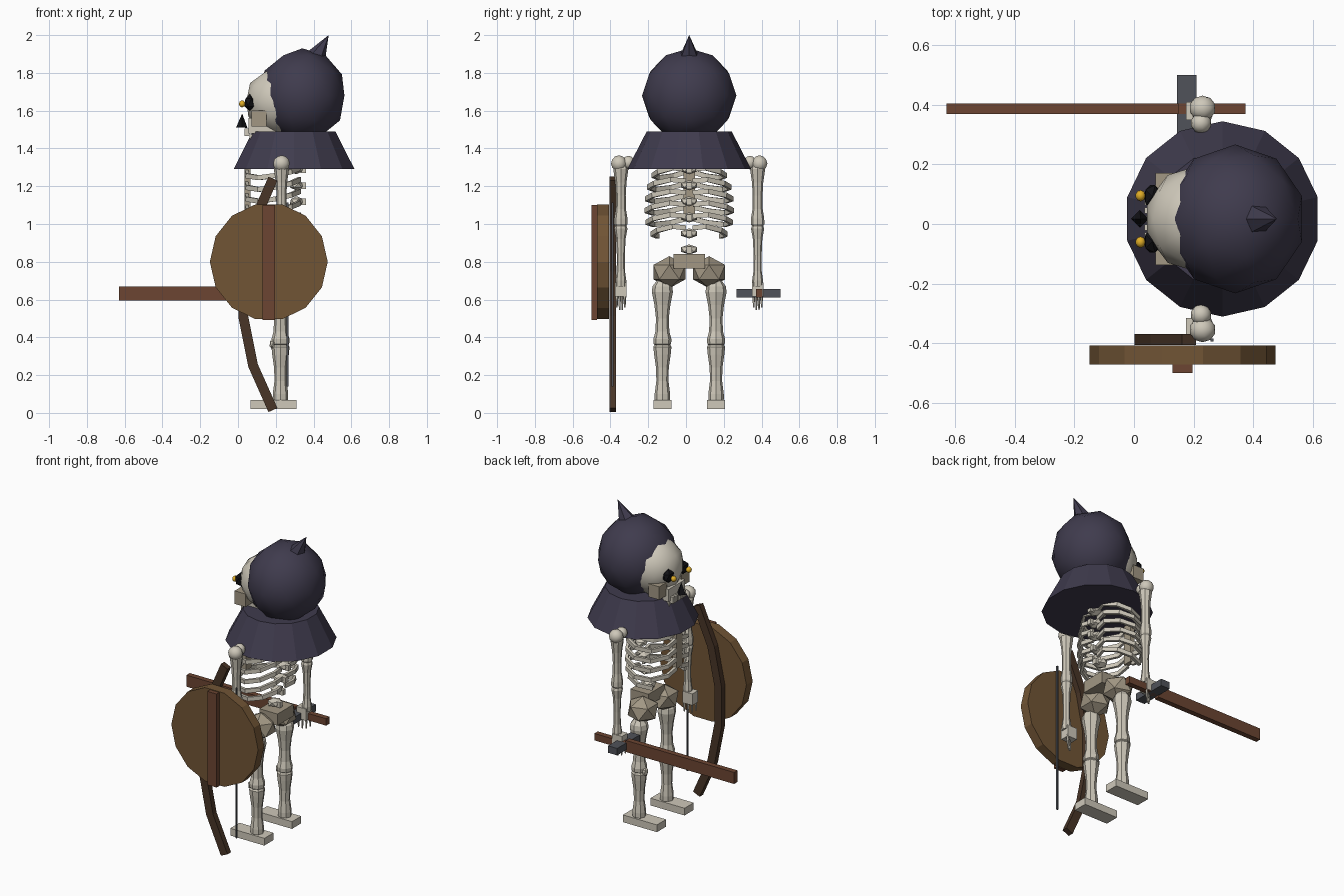
import bpy, bmesh, math
from mathutils import Vector, Matrix

if "Cube" in bpy.data.objects:
    bpy.data.objects.remove(bpy.data.objects["Cube"])

CY = 0.017  # body centre line in y; the figure faces -x


def material(name, r, g, b):
    m = bpy.data.materials.new(name)
    m.diffuse_color = (r, g, b, 1)
    m.use_nodes = True
    m.node_tree.nodes["Principled BSDF"].inputs["Base Color"].default_value = m.diffuse_color
    return m


BONE = material("bone", .62, .58, .49)
TAN = material("old_bone", .36, .31, .23)
CLOTH = material("dark_cloth", .05, .044, .075)
BLACK = material("black", .006, .006, .008)
GOLD = material("gold", .75, .42, .02)
SHIELD = material("shield_wood", .165, .09, .036)
BLADE = material("red_wood", .15, .06, .032)
DARKWOOD = material("dark_wood", .065, .035, .02)
IRON = material("iron", .08, .085, .1)


def finish(name, bm, mat, smooth=False):
    bmesh.ops.recalc_face_normals(bm, faces=bm.faces)
    me = bpy.data.meshes.new(name)
    bm.to_mesh(me)
    bm.free()
    ob = bpy.data.objects.new(name, me)
    bpy.context.collection.objects.link(ob)
    me.materials.append(mat)
    if smooth:
        bpy.ops.object.select_all(action='DESELECT')
        ob.select_set(True)
        bpy.context.view_layer.objects.active = ob
        bpy.ops.object.shade_smooth_by_angle(angle=math.radians(35))
    return ob


def box(name, x0, x1, y0, y1, z0, z1, mat):
    bm = bmesh.new()
    m = Matrix.Translation(((x0 + x1) / 2, (y0 + y1) / 2, (z0 + z1) / 2))
    bmesh.ops.create_cube(bm, size=1, matrix=m @ Matrix.Diagonal((x1 - x0, y1 - y0, z1 - z0, 1)))
    return finish(name, bm, mat)


def ball(name, c, r, mat, sub=2, smooth=True):
    bm = bmesh.new()
    bmesh.ops.create_icosphere(bm, subdivisions=sub, radius=1,
                               matrix=Matrix.Translation(c) @ Matrix.Diagonal((*r, 1)))
    return finish(name, bm, mat, smooth)


def cone(name, a, b, r1, r2, n, mat, turn=0.0, smooth=False):
    a, b = Vector(a), Vector(b)
    d = b - a
    m = (Matrix.Translation((a + b) / 2) @ d.to_track_quat('Z', 'Y').to_matrix().to_4x4()
         @ Matrix.Rotation(turn, 4, 'Z'))
    bm = bmesh.new()
    bmesh.ops.create_cone(bm, cap_ends=True, segments=n, radius1=r1, radius2=r2,
                          depth=d.length, matrix=m)
    return finish(name, bm, mat, smooth)


def bone(name, x, y, profile, n=8):
    """Upright turned bone from (radius, z) pairs."""
    bm = bmesh.new()
    rings = [[bm.verts.new((x + r * math.cos(2 * math.pi * i / n), y + r * math.sin(2 * math.pi * i / n), z))
              for i in range(n)] for r, z in profile]
    for a, b in zip(rings, rings[1:]):
        for i in range(n):
            bm.faces.new((a[i], a[(i + 1) % n], b[(i + 1) % n], b[i]))
    bm.faces.new(rings[0])
    bm.faces.new(rings[-1])
    return finish(name, bm, BONE)


def sweep(name, pts, hw, hd, mat, side):
    """Rectangular bar along points; side(tangent) gives the width direction."""
    pts = [Vector(p) for p in pts]
    bm = bmesh.new()
    rings = []
    for i, p in enumerate(pts):
        t = (pts[min(i + 1, len(pts) - 1)] - pts[max(i - 1, 0)]).normalized()
        w = side(t).normalized()
        d = t.cross(w).normalized()
        rings.append([bm.verts.new(p + w * hw * a + d * hd * b) for a, b in ((1, 1), (-1, 1), (-1, -1), (1, -1))])
    for a, b in zip(rings, rings[1:]):
        for i in range(4):
            bm.faces.new((a[i], a[(i + 1) % 4], b[(i + 1) % 4], b[i]))
    bm.faces.new(rings[0])
    bm.faces.new(rings[-1])
    return finish(name, bm, mat)


# hood, its point and the shoulder cape
ball("hood", (.34, CY, 1.68), (.235, .25, .25), CLOTH)
cone("hood_point", (.405, CY, 1.87), (.48, CY, 2.0), .06, 0, 6, CLOTH)
cone("cape", (.297, CY, 1.29), (.297, CY, 1.49), .328, .225, 14, CLOTH)

# skull
ball("cranium", (.225, CY, 1.65), (.19, .182, .182), BONE)
box("upper_jaw", .055, .2, CY - .085, CY + .085, 1.48, 1.56, BONE)
box("lower_jaw", .06, .2, CY - .07, CY + .07, 1.425, 1.475, BONE)
for i in range(5):
    y = CY + (i - 2) * .028
    box("tooth", .035, .06, y - .01, y + .01, 1.465, 1.505, BONE)
cone("nose_hole", (.02, CY, 1.51), (.022, CY, 1.585), .03, 0, 4, BLACK)

# ribcage: spine, breastbone and ribs
for i in range(7):
    z = .865 + i * .085
    x = .25 + min(i, 3) * .02
    ball("vertebra", (x, CY, z), (.04, .05, .027), BONE, 1, False)
    box("vertebra_spur", x + .02, x + .05, CY - .014, CY + .014, z - .02, z + .015, BONE)
cone("neck", (.27, CY, 1.28), (.25, CY, 1.52), .035, .035, 8, BONE)
box("breastbone", .035, .065, CY - .03, CY + .03, 1.03, 1.32, TAN)

for s, label in ((-1, "left"), (1, "right")):
    # face details
    ball(label + "_eye_socket", (.062, CY + s * .075, 1.643), (.032, .045, .045), BLACK, 1, False)
    ball(label + "_eye", (.022, CY + s * .078, 1.636), (.017, .019, .019), GOLD)
    box(label + "_cheekbone", .072, .15, CY + s * .115 - .04, CY + s * .115 + .04, 1.515, 1.6, TAN)

    # ribs
    for i in range(6):
        z = 1.285 - i * .062
        w = (.19, .215, .225, .228, .222, .195)[i]
        path = [(.31, .02, z + .005), (.325, .45 * w, z + .012), (.28, .85 * w, z - .008), (.2, w, z - .028),
                (.11, .85 * w, z - .04), (.05, .45 * w, z - .03), (.045, .02, z - .01)]
        if i == 5:
            path = path[:5]
        sweep(label + "_rib", [(x, CY + s * y, h) for x, y, h in path], .013, .009, BONE,
              lambda t: Vector((0, 0, 1)) - t * t.z)

    # pelvis wing
    ball(label + "_hip", (.225, CY + s * .105, .745), (.1, .1, .085), TAN, 1, False)

    # leg
    y = CY + s * .142
    bone(label + "_thigh", .225, y, [(.03, .7), (.052, .67), (.056, .64), (.042, .57), (.034, .5),
                                     (.037, .43), (.048, .39), (.046, .365), (.03, .35)])
    bone(label + "_shin", .225, y, [(.035, .37), (.048, .35), (.044, .31), (.034, .24), (.032, .17),
                                    (.041, .1), (.041, .07), (.03, .05)])
    ball(label + "_kneecap", (.183, y, .365), (.018, .025, .03), BONE, 1, False)
    box(label + "_foot", .065, .31, y - .047, y + .047, .02, .067, BONE)

    # arm
    y = CY + s * .362
    ball(label + "_shoulder", (.23, y + s * .01, 1.32), (.045, .042, .044), BONE)
    ball(label + "_shoulder_inner", (.225, y - s * .04, 1.325), (.035, .035, .036), BONE)
    bone(label + "_upper_arm", .23, y, [(.025, 1.33), (.04, 1.29), (.03, 1.22), (.026, 1.15), (.027, 1.08),
                                        (.035, 1.03), (.036, 1.0), (.025, .98)])
    bone(label + "_forearm", .23, y, [(.027, 1.0), (.035, .975), (.025, .92), (.021, .83), (.022, .75),
                                      (.029, .7), (.028, .67)])
    box(label + "_hand", .175, .245, y - .03, y + .03, .615, .69, BONE)
    for i in range(4):
        x = .185 + i * .018
        fy = y + (i - 1.5) * .014
        cone(label + "_finger", (x, fy, .63), (x, fy, .54 + .012 * abs(i - 1.5)), .009, .004, 5, BONE)

box("sacrum", .2, .33, CY - .083, CY + .083, .765, .84, TAN)

# sword held level, pointing forward
box("sword_blade", -.63, .15, .37, .405, .595, .67, BLADE)
box("sword_grip", .15, .375, .37, .405, .61, .655, BLADE)
box("sword_guard", .145, .21, .268, .5, .61, .655, IRON)

# round shield with a vertical strap
cone("shield", (.163, -.408, .8), (.163, -.472, .8), .312, .312, 14, SHIELD, math.pi / 14)
box("shield_bar", .13, .196, -.5, -.47, .492, 1.1, BLADE)

# bow and string
arc = [(.185, 1.24), (.08, 1.0), (.028, .75), (.028, .51), (.08, .25), (.185, .015)]
sweep("bow", [(x, -.388, z) for x, z in arc], .018, .026, DARKWOOD, lambda t: Vector((0, 1, 0)))
cone("bow_string", (.262, -.39, 1.115), (.262, -.39, .14), .007, .007, 4, IRON, math.pi / 4)
